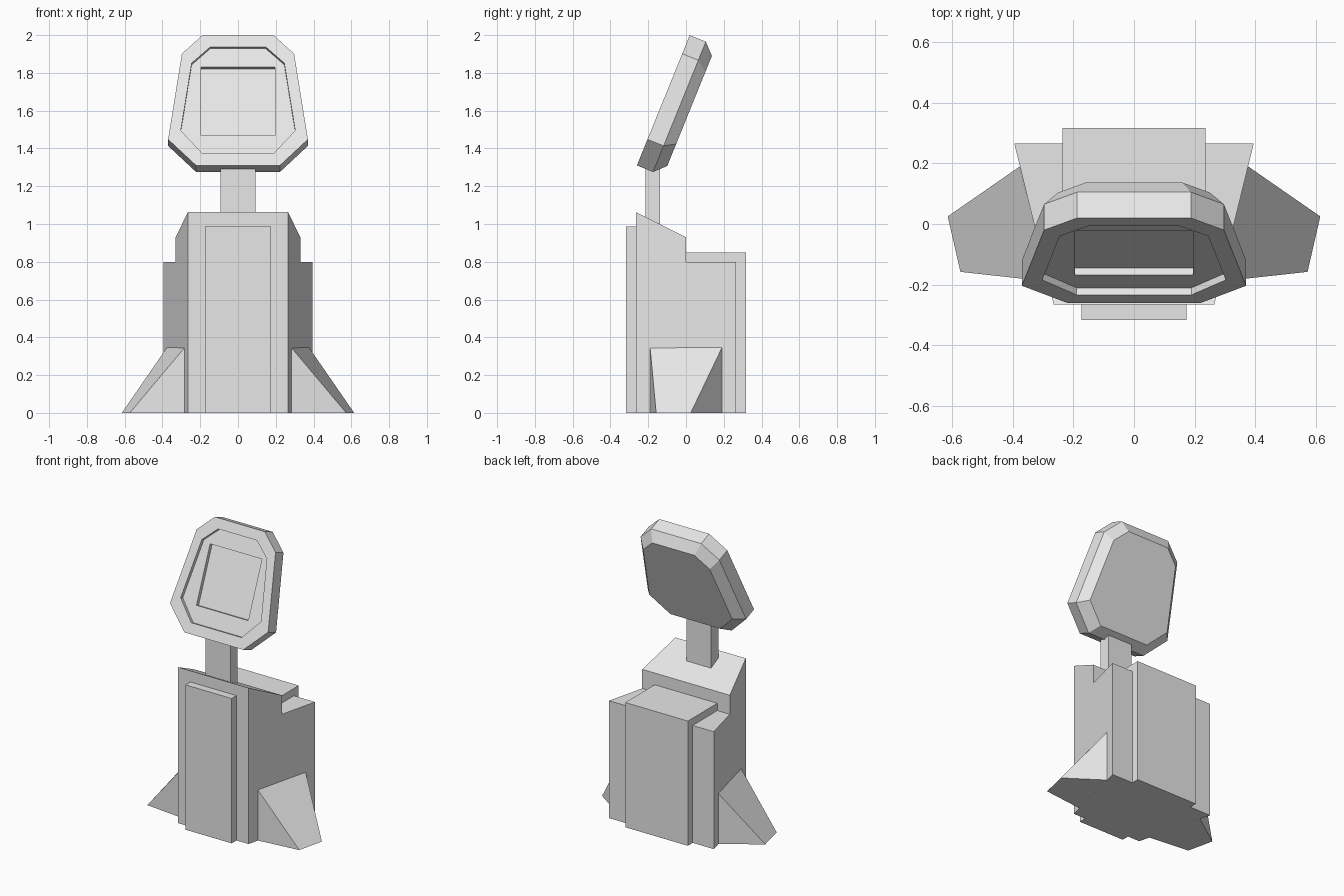
import bpy
import bmesh
from mathutils import Vector

cube = bpy.data.objects.get("Cube")
if cube:
    bpy.data.objects.remove(cube, do_unlink=True)

# One plain grey for everything
GREY = (0.8, 0.8, 0.8, 1.0)
grey = bpy.data.materials.new("light grey")
grey.use_nodes = True
grey.diffuse_color = GREY
grey.node_tree.nodes["Principled BSDF"].inputs["Base Color"].default_value = GREY


def loft(name, rings):
    """Skin a closed solid through rings of equal length and cap both ends."""
    bm = bmesh.new()
    loops = [[bm.verts.new(p) for p in ring] for ring in rings]
    for a, b in zip(loops, loops[1:]):
        for i in range(len(a)):
            j = (i + 1) % len(a)
            bm.faces.new((a[i], a[j], b[j], b[i]))
    bm.faces.new(loops[0])
    bm.faces.new(loops[-1])
    bmesh.ops.recalc_face_normals(bm, faces=bm.faces)
    mesh = bpy.data.meshes.new(name)
    bm.to_mesh(mesh)
    bm.free()
    mesh.materials.append(grey)
    obj = bpy.data.objects.new(name, mesh)
    bpy.context.collection.objects.link(obj)
    return obj


def box(name, half_width, y0, y1, z0, z1):
    profile = [(y0, z0), (y1, z0), (y1, z1), (y0, z1)]
    return loft(name, [[(x, y, z) for y, z in profile] for x in (-half_width, half_width)])


# Body: stepped side profile, widening towards the back
side = [(-0.265, 0), (0.265, 0), (0.265, 0.80), (0, 0.80), (0, 0.93), (-0.265, 1.063)]
loft("body", [[(s * (0.33 + 0.245 * y), y, z) for y, z in side] for s in (-1, 1)])

# Raised panels and neck
box("front_panel", 0.174, -0.317, -0.2, 0, 0.987)
box("back_panel", 0.236, -0.05, 0.317, 0, 0.85)
box("neck", 0.093, -0.215, -0.137, 0.9, 1.36)

# Wedge feet against both flanks
for label, s in (("left", 1), ("right", -1)):
    front = [(0.283, -0.19, 0.345), (0.283, -0.19, 0), (0.573, -0.158, 0)]
    back = [(0.377, 0.19, 0.345), (0.377, 0.19, 0), (0.615, 0.025, 0)]
    loft(label + "_foot", [[(s * x, y, z) for x, y, z in r] for r in (front, back)])

# Head: octagonal plate leaning back, described in its own plane
base = Vector((0, -0.26, 1.31))
up = Vector((0, 0.376, 0.927))
inward = Vector((0, 0.927, -0.376))


def head_ring(half_outline, depth, scale=1.0, middle=0.372):
    outline = half_outline + [(-x, h) for x, h in reversed(half_outline)]
    return [base + Vector((x * scale, 0, 0)) + up * (middle + (h - middle) * scale)
            + inward * depth for x, h in outline]


rim = [(0.222, 0), (0.37, 0.149), (0.297, 0.638), (0.188, 0.744)]
recess = [(0.19, 0.07), (0.303, 0.2), (0.245, 0.585), (0.147, 0.677)]
screen = [(0.195, 0.18), (0.195, 0.571)]

head = loft("head", [head_ring(rim, 0), head_ring(rim, 0.092), head_ring(rim, 0.15, 0.845)])

# Stepped recesses cut into the face
for name, outline, depth in (("recess_cutter", recess, 0.025), ("screen_cutter", screen, 0.05)):
    cutter = loft(name, [head_ring(outline, -0.05), head_ring(outline, depth)])
    cutter.hide_render = True
    mod = head.modifiers.new(name, "BOOLEAN")
    mod.operation = "DIFFERENCE"
    mod.solver = "EXACT"
    mod.object = cutter
    bpy.context.view_layer.objects.active = head
    bpy.ops.object.modifier_apply(modifier=mod.name)
    bpy.data.objects.remove(cutter, do_unlink=True)
